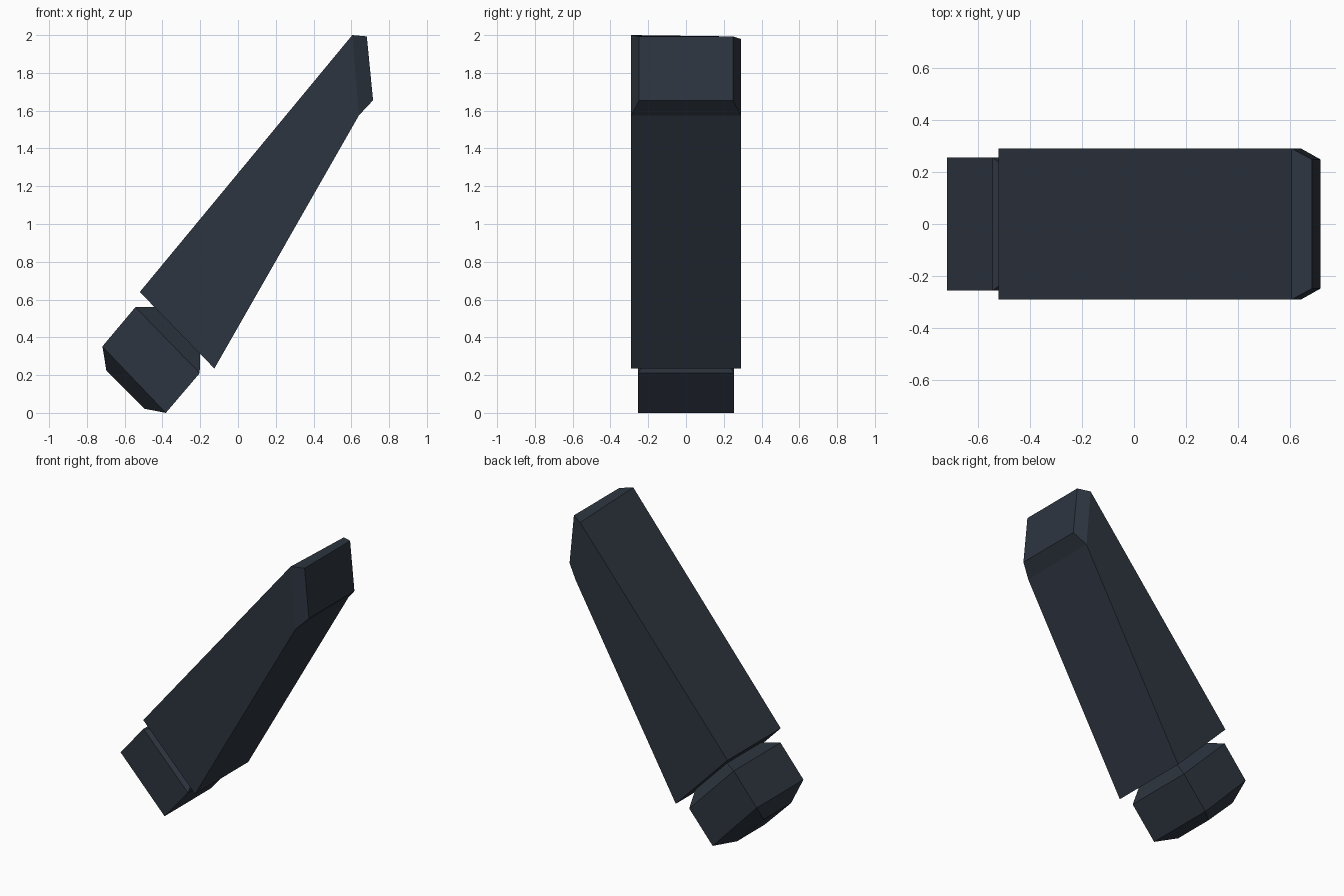
import bpy, bmesh

if "Cube" in bpy.data.objects:
    bpy.data.objects.remove(bpy.data.objects["Cube"])

slate = bpy.data.materials.new("dark slate")
slate.diffuse_color = (0.027, 0.036, 0.051, 1)
slate.use_nodes = True
slate.node_tree.nodes["Principled BSDF"].inputs["Base Color"].default_value = slate.diffuse_color


def loft(name, rings):
    """Closed solid through four-sided rings: (upper xz, lower xz, half width in y)."""
    bm = bmesh.new()
    loops = []
    for (xa, za), (xb, zb), w in rings:
        loops.append([bm.verts.new(p) for p in
                      ((xa, -w, za), (xa, w, za), (xb, w, zb), (xb, -w, zb))])
    for a, b in zip(loops, loops[1:]):
        for i in range(4):
            j = (i + 1) % 4
            bm.faces.new((a[i], a[j], b[j], b[i]))
    bm.faces.new(loops[0][::-1])
    bm.faces.new(loops[-1])
    return bm, loops


def finish(name, bm):
    bmesh.ops.recalc_face_normals(bm, faces=bm.faces[:])
    mesh = bpy.data.meshes.new(name)
    bm.to_mesh(mesh)
    bm.free()
    mesh.materials.append(slate)
    obj = bpy.data.objects.new(name, mesh)
    bpy.context.collection.objects.link(obj)


# Tapered leaning body with bevelled tip
bm, loops = loft("body", [
    ((-0.52, 0.64), (-0.125, 0.235), 0.29),
    ((0.605, 2.0), (0.64, 1.575), 0.29),
    ((0.682, 1.993), (0.715, 1.655), 0.248),
])
loops[1][1].co.z = 1.98  # slightly dropped back corner
finish("body", bm)

# Base block: bevelled foot, straight sides, narrowing neck up to the body
bm, loops = loft("base", [
    ((-0.697, 0.225), (-0.495, 0.022), 0.15),
    ((-0.718, 0.352), (-0.382, 0.0), 0.255),
    ((-0.543, 0.56), (-0.203, 0.21), 0.255),
    ((-0.442, 0.56), (-0.2, 0.312), 0.185),
])
finish("base", bm)
